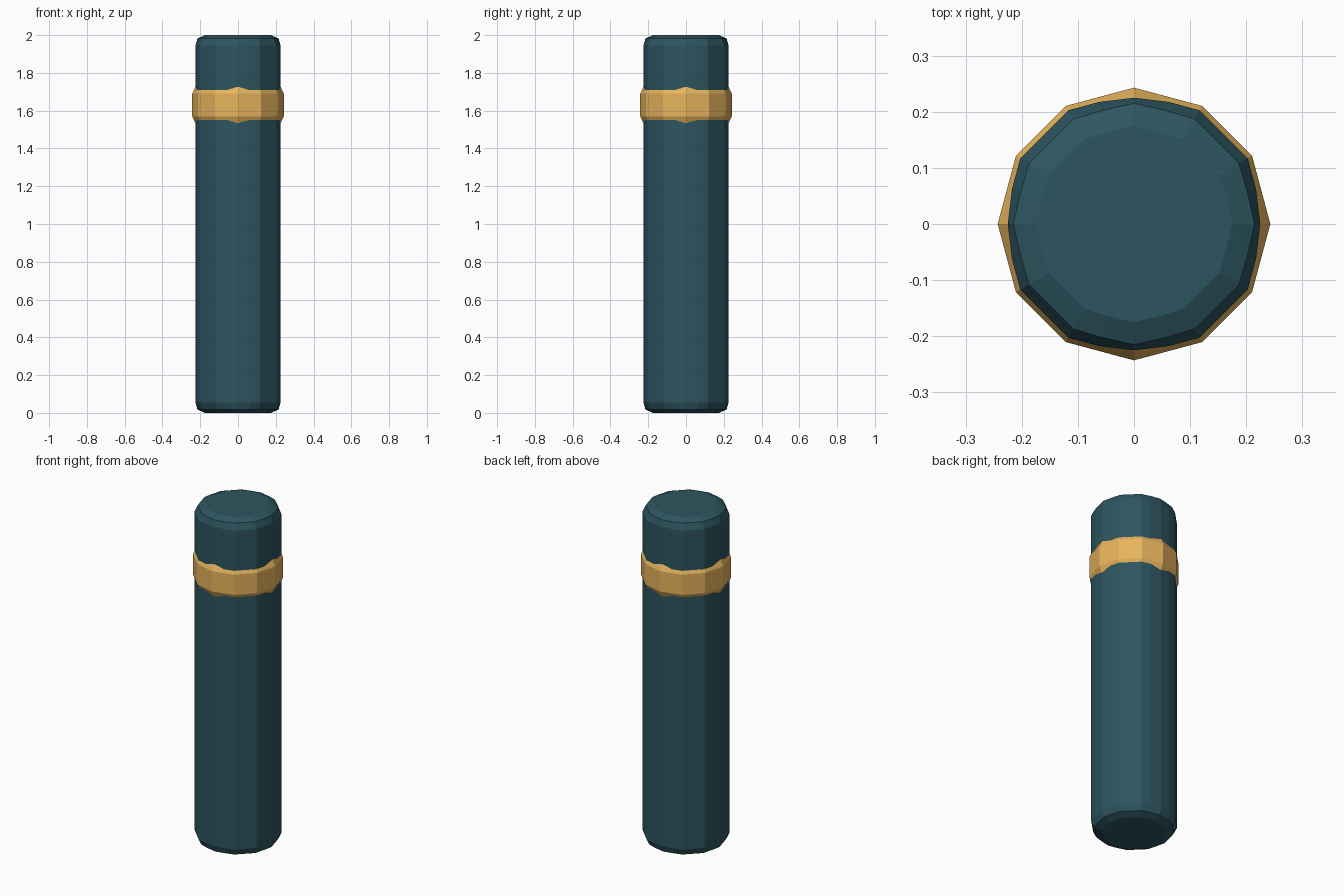
import bpy, math

if "Cube" in bpy.data.objects:
    bpy.data.objects.remove(bpy.data.objects["Cube"])


def material(name, colour):
    m = bpy.data.materials.new(name)
    m.diffuse_color = (*colour, 1.0)
    m.use_nodes = True
    m.node_tree.nodes["Principled BSDF"].inputs["Base Color"].default_value = m.diffuse_color
    return m


def loft(name, rings, mat, closed=False):
    """Skin a stack of equal-length rings; cap the ends or join them in a loop."""
    n = len(rings[0])
    verts = [v for ring in rings for v in ring]
    count = len(rings)
    faces = []
    for i in range(count if closed else count - 1):
        a, b = i * n, ((i + 1) % count) * n
        faces += [(a + j, a + (j + 1) % n, b + (j + 1) % n, b + j) for j in range(n)]
    if not closed:
        faces += [tuple(reversed(range(n))), tuple(range((count - 1) * n, count * n))]
    mesh = bpy.data.meshes.new(name)
    mesh.from_pydata(verts, [], faces)
    mesh.update()
    mesh.materials.append(mat)
    obj = bpy.data.objects.new(name, mesh)
    bpy.context.collection.objects.link(obj)
    return obj


def dodecagon(r, z):
    return [(r * math.cos(math.radians(a)), r * math.sin(math.radians(a)), z)
            for a in range(0, 360, 30)]


def body_ring(r_axis, r_diag, z, x_mid):
    """Twelve-sided outline whose four corners on the axes are slightly blunted."""
    c, s = r_diag * math.cos(math.pi / 6), r_diag * 0.5
    quarter = [(r_axis, 0), (x_mid, s * 0.53), (c, s), (s, c), (s * 0.53, x_mid)]
    pts = []
    for _ in range(4):
        pts += [(x, y, z) for x, y in quarter]
        quarter = [(-y, x) for x, y in quarter]
    return pts


teal = material("teal", (0.026, 0.09, 0.115))
gold = material("gold", (0.8, 0.46, 0.11))

# Long post with small chamfers at both ends
half = [(0.175, 0.175, 0.0, 0.164), (0.215, 0.216, 0.018, 0.202), (0.225, 0.234, 0.055, 0.2175)]
rings = [body_ring(a, d, z, m) for a, d, z, m in half]
rings += [body_ring(a, d, 2 - z, m) for a, d, z, m in reversed(half)]
loft("post", rings, teal)

# Raised collar near the top
profile = [(0.205, -0.115), (0.222, -0.103), (0.243, -0.06),
           (0.243, 0.06), (0.222, 0.103), (0.205, 0.115)]
loft("collar", [dodecagon(r, 1.63 + z) for r, z in profile], gold, closed=True)
